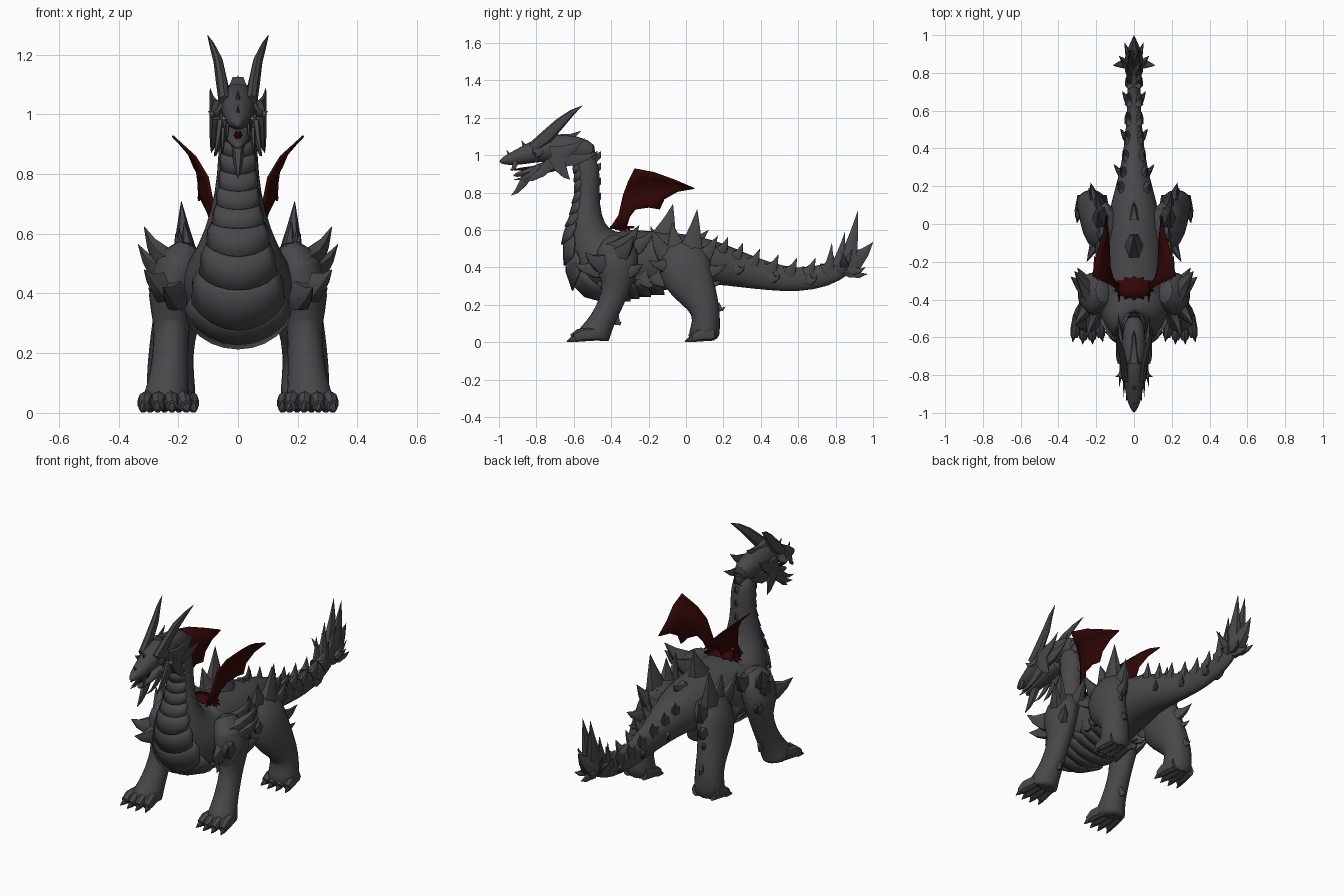
import bpy, bmesh, math
from mathutils import Vector as V

cube = bpy.data.objects.get("Cube")
if cube:
    bpy.data.objects.remove(cube, do_unlink=True)


def material(name, rgb):
    m = bpy.data.materials.new(name)
    m.use_nodes = True
    m.diffuse_color = (*rgb, 1)
    m.node_tree.nodes["Principled BSDF"].inputs["Base Color"].default_value = (*rgb, 1)
    return m


SCALE = material("charcoal scales", (.065, .065, .071))
RED = material("dark red membrane", (.035, .002, .002))


def finish(name, bm, mat=SCALE, mirror=False, subsurf=0, thick=0, angle=40):
    bmesh.ops.recalc_face_normals(bm, faces=bm.faces)
    me = bpy.data.meshes.new(name)
    bm.to_mesh(me)
    bm.free()
    me.materials.append(mat)
    ob = bpy.data.objects.new(name, me)
    bpy.context.collection.objects.link(ob)
    bpy.ops.object.select_all(action='DESELECT')
    ob.select_set(True)
    bpy.context.view_layer.objects.active = ob
    bpy.ops.object.shade_smooth_by_angle(angle=math.radians(angle))
    if thick:
        ob.modifiers.new("Thickness", 'SOLIDIFY').thickness = thick
    if subsurf:
        s = ob.modifiers.new("Smooth", 'SUBSURF')
        s.levels = s.render_levels = subsurf
    if mirror:
        ob.modifiers.new("Mirror", 'MIRROR').use_clip = False


def frame(pts, i):
    """Side and up directions at a path point."""
    t = (pts[min(i + 1, len(pts) - 1)] - pts[max(i - 1, 0)]).normalized()
    ref = V((1, 0, 0)) if abs(t.x) < .9 else V((0, 1, 0))
    side = (ref - t * ref.dot(t)).normalized()
    return side, t.cross(side)


def tube(bm, rings, sides=12):
    """Loft ellipses (x, y, z, side radius, up radius) along a path."""
    pts = [V(r[:3]) for r in rings]
    loops = []
    for i, r in enumerate(rings):
        s, u = frame(pts, i)
        loop = []
        for k in range(sides):
            a = 2 * math.pi * k / sides
            p = pts[i] + s * (r[3] * math.cos(a)) + u * (r[4] * math.sin(a))
            p.z = max(p.z, 0)
            loop.append(bm.verts.new(p))
        loops.append(loop)
    for a, b in zip(loops, loops[1:]):
        for k in range(sides):
            j = (k + 1) % sides
            bm.faces.new((a[k], a[j], b[j], b[k]))
    bm.faces.new(loops[0][::-1])
    bm.faces.new(loops[-1])


def spike(bm, base, tip, r, bend=.02, flat=.7):
    """Curved horn that sags by bend and tapers to a point."""
    a, b = V(base), V(tip)
    rings = []
    for t in (0, .35, .7, 1):
        p = a.lerp(b, t) - V((0, 0, bend * 4 * t * (1 - t)))
        w = r * (1 - t ** 1.3) + .001
        rings.append((*p, w * flat, w))
    tube(bm, rings, 6)


def spikes(name, data, mirror=True, flat=.7):
    bm = bmesh.new()
    for base, tip, r in data:
        spike(bm, base, tip, r, flat=flat)
    finish(name, bm, mirror=mirror, angle=50)


# Body, tail and neck in one loft: y, z, half width, half height
SPINE = [(.93, .46, .012, .025), (.85, .41, .03, .055), (.75, .355, .035, .062),
         (.6, .33, .038, .064), (.45, .35, .048, .075), (.3, .385, .072, .095),
         (.18, .42, .105, .115), (.05, .44, .14, .135), (-.1, .435, .16, .16),
         (-.25, .43, .175, .175), (-.36, .42, .195, .19), (-.46, .43, .2, .205),
         (-.535, .56, .135, .13), (-.536, .68, .09, .083), (-.528, .8, .07, .066),
         (-.526, .92, .066, .072), (-.56, 1.0, .06, .07)]
bm = bmesh.new()
tube(bm, [(0, *r) for r in SPINE], 14)
finish("body", bm, subsurf=1)


def spine_at(t):
    i = min(int(t), len(SPINE) - 2)
    return V(SPINE[i]).lerp(V(SPINE[i + 1]), t - i)


# Overlapping belly and throat plates with flared lower edges
bm = bmesh.new()
N = 8
path_start, path_end, count = 8.3, 15.6, 15
step = (path_end - path_start) / count
for n in range(count):
    rows = []
    for f, flare, spread in ((1.05, 1.0, 56), (.5, 1.04, 60), (-.1, 1.08, 50)):
        row = []
        for k in range(N + 1):
            w = 2 * k / N - 1
            t = path_start + step * (n + f - .25 * (1 - w * w))
            c = spine_at(t)
            d = spine_at(t + .4) - spine_at(t - .4)
            tan = V((0, d.x, d.y)).normalized()
            a = math.radians(spread) * w
            up = tan.cross(V((1, 0, 0)))
            row.append(bm.verts.new(V((0, c.x, c.y)) + V((c.z * flare * math.sin(a), 0, 0))
                                    - up * (c.w * flare * math.cos(a))))
        rows.append(row)
    for a, b in zip(rows, rows[1:]):
        for k in range(N):
            bm.faces.new((a[k], a[k + 1], b[k + 1], b[k]))
finish("belly_plates", bm, thick=.008)

# Head, brow and jaw
bm = bmesh.new()
tube(bm, [(0, -.48, 1.01, .045, .05), (0, -.58, 1.035, .066, .075), (0, -.7, 1.04, .07, .08),
          (0, -.8, 1.025, .062, .066), (0, -.88, .995, .05, .048),
          (0, -.95, .975, .036, .034), (0, -1, .965, .006, .008)], 10)
finish("head", bm, subsurf=1)
bm = bmesh.new()
tube(bm, [(0, -.62, .97, .055, .045), (0, -.74, .94, .052, .036), (0, -.84, .91, .04, .024),
          (0, -.93, .89, .014, .01)], 8)
finish("lower_jaw", bm, subsurf=1)
bm = bmesh.new()
tube(bm, [(0, -.76, .94, .016, .012), (0, -.87, .927, .014, .01), (0, -.92, .922, .007, .005)], 6)
finish("tongue", bm, RED)
spikes("chin_and_nose_spikes", [((0, -.84, .91), (0, -.935, .785), .032),
       ((0, -.91, .99), (0, -.96, 1.03), .025), ((0, -.83, 1.04), (0, -.88, 1.08), .03),
       ((0, -.74, 1.08), (0, -.56, 1.13), .05)], mirror=False)
bm = bmesh.new()
tube(bm, [(.045, -.82, 1.04, .02, .03), (.053, -.745, 1.1, .02, .036),
          (.066, -.67, 1.175, .016, .028), (.086, -.61, 1.228, .009, .016),
          (.102, -.555, 1.265, .001, .001)], 8)
finish("horns", bm, mirror=True)
spikes("cheek_frills", [((.07, -.72, 1.0), (.094, -.54, 1.09), .055),
       ((.065, -.66, .98), (.085, -.47, 1.02), .045), ((.075, -.7, 1.0), (.09, -.62, .87), .05),
       ((.06, -.72, .96), (.08, -.87, .86), .035), ((.05, -.78, .94), (.055, -.92, .87), .022),
       ((.05, -.79, 1.03), (.1, -.81, 1.01), .035),
       ((.035, -.91, .965), (.04, -.94, .925), .016)], flat=.4)

# Legs: path from shoulder or hip down to the sole
FRONT = [(.15, -.35, .57, .05, .07), (.21, -.37, .48, .09, .125), (.225, -.37, .38, .083, .115),
         (.222, -.368, .3, .06, .078), (.226, -.405, .2, .062, .068), (.232, -.45, .11, .068, .07),
         (.24, -.485, .05, .082, .085), (.245, -.505, 0, .088, .11)]
HIND = [(.12, -.01, .54, .06, .1), (.18, -.01, .44, .09, .15), (.2, .005, .34, .085, .145),
        (.22, .07, .25, .077, .105), (.227, .11, .16, .08, .077), (.225, .105, .08, .085, .08),
        (.222, .09, 0, .09, .095)]
for name, path, front_y in (("front", FRONT, -.59), ("hind", HIND, .04)):
    bm = bmesh.new()
    tube(bm, path, 12)
    finish(name + "_legs", bm, mirror=True, subsurf=1)
    bm = bmesh.new()
    cx = path[-1][0]
    for k in range(4):
        dx = (k - 1.5) * .043
        y = front_y + abs(dx) * .3
        tube(bm, [(cx + dx * .8, y + .09, .045, .026, .036), (cx + dx, y + .01, .038, .028, .034),
                  (cx + dx * 1.1, y - .025, .022, .02, .022)], 8)
        spike(bm, (cx + dx * 1.1, y - .01, .022), (cx + dx * 1.25, y - .055, .004), .022, 0)
    finish(name + "_toes", bm, mirror=True)

# Shoulder, elbow and hip spikes
spikes("shoulder_spikes", [((.22, -.38, .48), (.315, -.25, .625), .075),
       ((.23, -.38, .45), (.335, -.28, .565), .07), ((.23, -.42, .42), (.315, -.54, .48), .07),
       ((.2, -.43, .4), (.25, -.6, .42), .065), ((.22, -.36, .38), (.3, -.23, .42), .07),
       ((.17, -.3, .5), (.21, -.17, .6), .06), ((.22, -.38, .13), (.23, -.345, .11), .025)])
spikes("hip_spikes", [((.15, -.04, .46), (.18, -.075, .64), .08),
       ((.17, .02, .46), (.19, .06, .71), .08), ((.17, .06, .43), (.2, .17, .57), .065),
       ((.16, -.1, .46), (.2, -.19, .62), .06), ((.19, .08, .38), (.23, .22, .42), .055),
       ((.2, .1, .33), (.24, .19, .33), .035), ((.22, .16, .2), (.23, .21, .19), .025),
       ((.19, -.08, .42), (.25, -.2, .44), .05)])

# Flank spikes and small ridges along the back and neck
spikes("flank_spikes", [((.14, -.24 + .07 * k, .36), (.165, -.17 + .07 * k, .30 + .01 * k), .04)
                        for k in range(4)])
ridge = [((0, -.13, .54), (0, -.07, .738), .085), ((0, .02, .55), (0, .12, .6), .045)]
ridge += [((0, -.495, z), (0, -.455, z + .02), .05) for z in (.7, .78, .86, .94, 1.0)]
spikes("back_ridge", ridge, mirror=False)

# Paired spikes along the tail and the fan at its end
tail = []
for k in range(7):
    c = spine_at(2.0 + k * .66)
    top = c.y + c.w * .65
    tail.append(((c.z * .5, c.x - .01, top - .01), (c.z * .75 + .01, c.x + .04, top + .07), .045))
    if k % 2:
        tail.append(((c.z * .8, c.x, c.y), (c.z + .025, c.x + .05, c.y + .015), .03))
spikes("tail_spikes", tail)
spikes("tail_fan", [((.012, .86, .42), (.025, .92, .705), .055), ((.02, .81, .41), (.035, .85, .59), .04),
       ((.02, .85, .41), (.112, .84, .48), .035), ((.02, .82, .39), (.08, .89, .5), .035),
       ((.02, .76, .38), (.04, .78, .53), .035), ((.015, .86, .4), (.05, .96, .4), .035)])
spikes("tail_tip", [((0, .86, .42), (0, 1, .535), .075), ((0, .84, .4), (0, .97, .365), .04)],
       mirror=False)

# Wings: membrane between leading and trailing edges, curving outward with height
LEAD = [(-.41, .605), (-.36, .68), (-.335, .79), (-.31, .86), (-.275, .93), (-.17, .91), (-.06, .87), (.045, .825)]
TRAIL = [(-.32, .605), (-.3, .67), (-.27, .71), (-.2, .72), (-.14, .71), (-.115, .765), (-.045, .805), (.04, .82)]
bm = bmesh.new()
rows = []
for i, (a, b) in enumerate(zip(LEAD, TRAIL)):
    row = []
    for k in range(5):
        p = V(a).lerp(V(b), k / 4)
        reach = max(k / 4, (i / 7) ** 4)
        bulge = .05 * reach * math.sin(math.pi * min(i / 7, .8))
        row.append(bm.verts.new((.075 + 4.6 * (p.y - .62) ** 3 + bulge, p.x, p.y)))
    rows.append(row)
for a, b in zip(rows, rows[1:]):
    for k in range(4):
        bm.faces.new((a[k], a[k + 1], b[k + 1], b[k]))
finish("wings", bm, RED, mirror=True, thick=.007)

# Ragged membrane patch joining the wings across the back
bm = bmesh.new()
hub = bm.verts.new((0, -.34, .622))
rim = []
for k in range(28):
    a = 2 * math.pi * k / 28
    r = 1 if k % 2 else .78
    x = .115 * r * math.cos(a)
    rim.append(bm.verts.new((x, -.34 + .065 * r * math.sin(a), .622 - 1.8 * x * x)))
for k in range(28):
    bm.faces.new((hub, rim[k], rim[(k + 1) % 28]))
finish("wing_root_patch", bm, RED, thick=.008)
